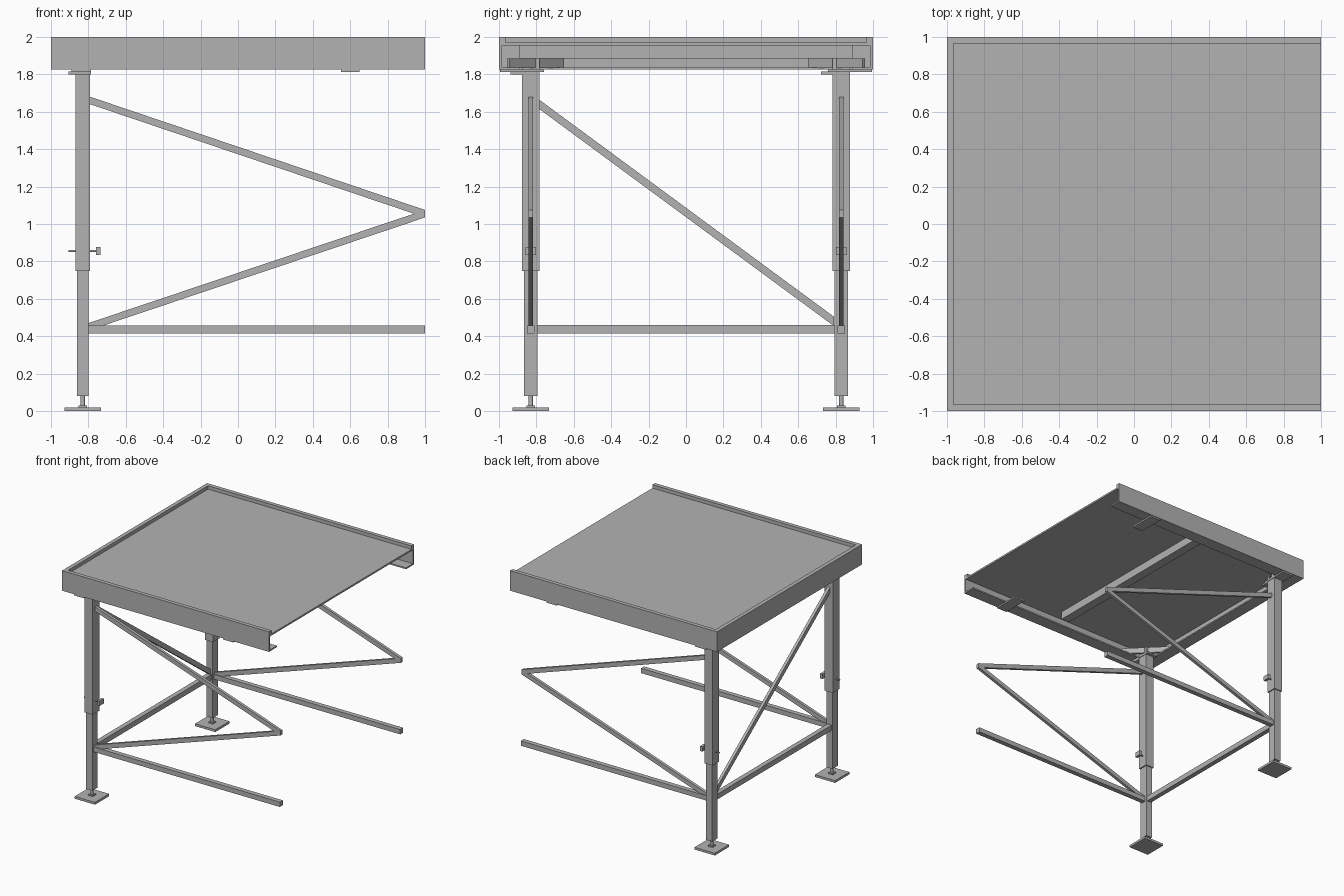
import bpy
import bmesh
import math
from mathutils import Vector

cube = bpy.data.objects.get("Cube")
if cube:
    bpy.data.objects.remove(cube, do_unlink=True)

steel = bpy.data.materials.new("steel grey")
steel.use_nodes = True
GREY = (0.45, 0.45, 0.45, 1)
steel.diffuse_color = GREY
steel.node_tree.nodes["Principled BSDF"].inputs["Base Color"].default_value = GREY


def finish(name, bm):
    bmesh.ops.recalc_face_normals(bm, faces=bm.faces)
    mesh = bpy.data.meshes.new(name)
    bm.to_mesh(mesh)
    bm.free()
    mesh.materials.append(steel)
    obj = bpy.data.objects.new(name, mesh)
    bpy.context.collection.objects.link(obj)
    return obj


def loft(name, rings):
    """Skin closed rings of points and cap both ends."""
    bm = bmesh.new()
    loops = [[bm.verts.new(p) for p in ring] for ring in rings]
    n = len(loops[0])
    for a, b in zip(loops, loops[1:]):
        for i in range(n):
            j = (i + 1) % n
            bm.faces.new((a[i], a[j], b[j], b[i]))
    bm.faces.new(loops[0])
    bm.faces.new(loops[-1])
    return finish(name, bm)


def box(name, x, y, z):
    corners = ((0, 0), (1, 0), (1, 1), (0, 1))
    return loft(name, [[(x[i], y[j], h) for i, j in corners] for h in z])


def bar(name, start, end, wide, tall):
    """Straight bar whose ends are cut plumb."""
    a, b = Vector(start), Vector(end)
    side = Vector((b.y - a.y, a.x - b.x, 0)).normalized() * wide / 2
    up = Vector((0, 0, tall / 2))
    return loft(name, [[p - side - up, p + side - up, p + side + up, p - side + up]
                       for p in (a, b)])


def rod(name, centre, radius, length, axis="Z"):
    bm = bmesh.new()
    bmesh.ops.create_cone(bm, cap_ends=True, segments=12, radius1=radius,
                          radius2=radius, depth=length)
    obj = finish(name, bm)
    obj.location = centre
    if axis == "X":
        obj.rotation_euler.y = math.pi / 2
    return obj


# Rim: folded section swept round three sides, open on the left
section = [(0, 1.825), (0.11, 1.825), (0.11, 1.837), (0.015, 1.837),
           (0.015, 1.955), (0.035, 1.955), (0.035, 2), (0, 2)]
loft("rim_channel", [
    [(1, d - 1, z) for d, z in section],
    [(d - 1, d - 1, z) for d, z in section],
    [(d - 1, 1 - d, z) for d, z in section],
    [(1, 1 - d, z) for d, z in section]])

# Deck and the joist under it
box("deck", (-0.965, 1), (-0.965, 0.965), (1.955, 1.97))
box("deck_joist", (-0.04, 0.04), (-0.89, 0.89), (1.885, 1.955))

LEG_X = -0.83
for label, s in (("front", -1), ("back", 1)):
    cy = 0.83 * s

    def block(part, hx, hy, z, dx=0, dy=0):
        box(label + "_" + part, (LEG_X + dx - hx, LEG_X + dx + hx),
            (cy + dy - hy, cy + dy + hy), z)

    # Telescopic leg with levelling foot
    block("leg_outer", 0.04, 0.046, (0.75, 1.885))
    block("leg_inner", 0.03, 0.037, (0.08, 0.76))
    rod(label + "_foot_screw", (LEG_X, cy, 0.05), 0.012, 0.07)
    block("foot_collar", 0.022, 0.022, (0.02, 0.03))
    block("foot_plate", 0.098, 0.098, (0, 0.02))

    # Locking pin through the leg
    rod(label + "_pin", (-0.83, cy, 0.855), 0.006, 0.15, "X")
    block("pin_head", 0.012, 0.028, (0.835, 0.877), dx=0.083)

    # Head plates and latch
    box(label + "_head_plate", (-0.89, -0.785), sorted((0.76 * s, 0.995 * s)), (1.812, 1.826))
    block("latch", 0.06, 0.033, (1.8, 1.815), dx=-0.015, dy=-0.075)
    box(label + "_joint_plate", (0.55, 0.65), sorted((0.76 * s, 0.995 * s)), (1.812, 1.826))

    # Corner strut inside the rim
    bar(label + "_corner_strut", (-0.66, 0.95 * s, 1.86), (-0.95, 0.66 * s, 1.86), 0.02, 0.05)

    # Long stretcher and the two diagonals meeting at the open side
    bar(label + "_stretcher", (-0.8, cy, 0.435), (1, cy, 0.435), 0.042, 0.042)
    bar(label + "_upper_diagonal", (-0.79, cy, 1.66), (1, cy, 1.055), 0.025, 0.04)
    bar(label + "_lower_diagonal", (-0.8, cy, 0.45), (1, cy, 1.055), 0.025, 0.04)

# Bracing between the two legs
bar("cross_stretcher", (LEG_X, -0.8, 0.437), (LEG_X, 0.8, 0.437), 0.042, 0.046)
bar("cross_diagonal", (LEG_X, -0.785, 1.64), (LEG_X, 0.79, 0.48), 0.025, 0.05)
